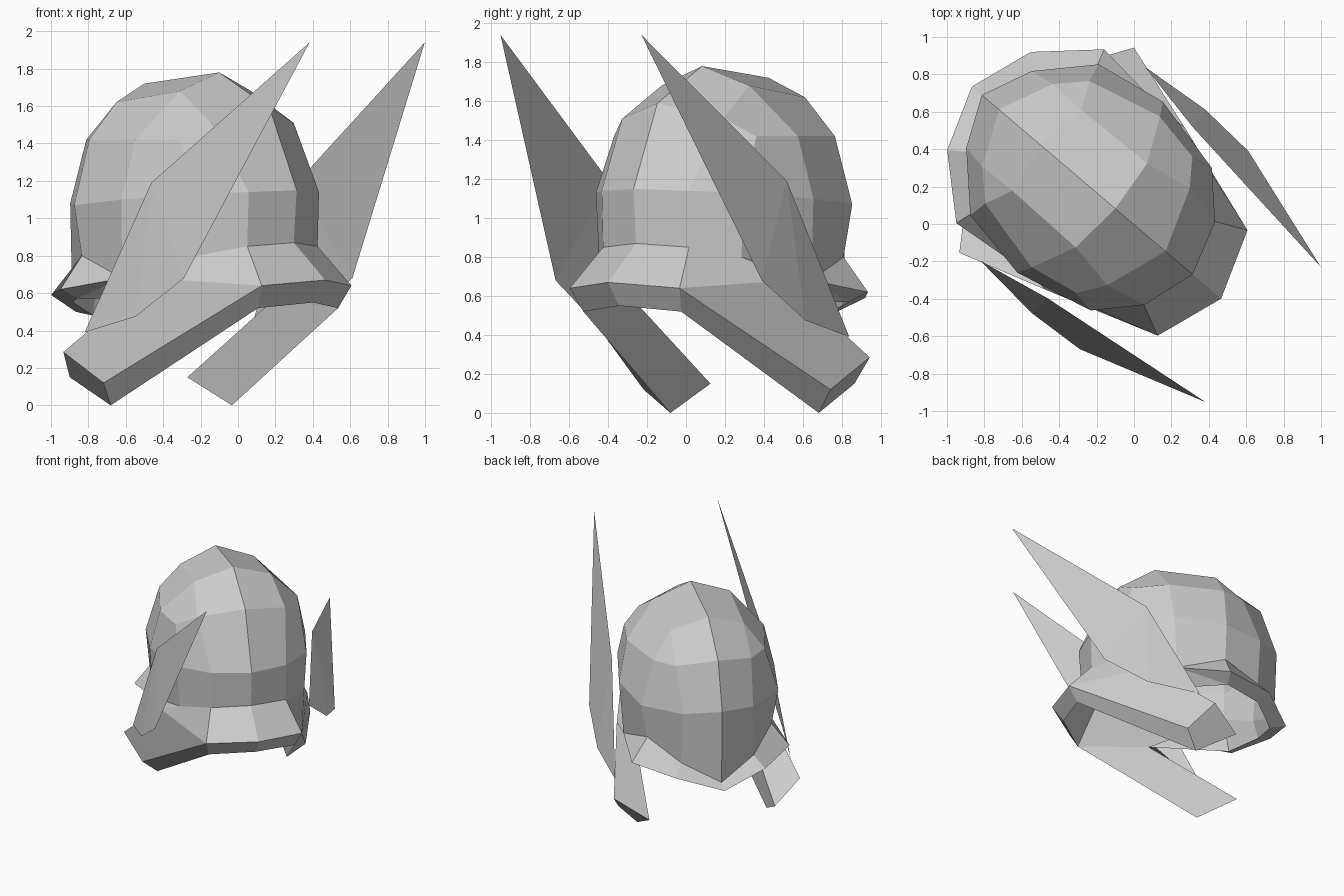
import bpy
import bmesh
from math import radians
from mathutils import Matrix, Vector

cube = bpy.data.objects.get("Cube")
if cube:
    bpy.data.objects.remove(cube, do_unlink=True)

steel = bpy.data.materials.new("grey_steel")
steel.use_nodes = True
GREY = (0.6, 0.6, 0.6, 1.0)
steel.diffuse_color = GREY
steel.node_tree.nodes["Principled BSDF"].inputs["Base Color"].default_value = GREY

# The helmet is turned about z; each part is half modelled, then mirrored across its own middle
PLACE = Matrix.Translation((-0.25, 0.21, 0)) @ Matrix.Rotation(radians(-40.4), 4, "Z")


def make_part(name, faces):
    """Make a mirrored, flat-shaded object from faces given as lists of points."""
    bm = bmesh.new()
    for points in faces:
        bm.faces.new([bm.verts.new(p) for p in points])
    bmesh.ops.remove_doubles(bm, verts=bm.verts, dist=0.0005)
    bmesh.ops.recalc_face_normals(bm, faces=bm.faces)
    mesh = bpy.data.meshes.new(name)
    bm.to_mesh(mesh)
    bm.free()
    mesh.materials.append(steel)
    part = bpy.data.objects.new(name, mesh)
    bpy.context.collection.objects.link(part)
    part.matrix_world = PLACE
    mirror = part.modifiers.new("mirror", "MIRROR")
    mirror.use_axis = (False, True, False)
    mirror.use_clip = True


def strip(a, b):
    """Quads joining two rows of points."""
    return [[a[i], a[i + 1], b[i + 1], b[i]] for i in range(len(a) - 1)]


def shrink(p):
    """Move a point inwards to the lining of the dome."""
    return Vector((p[0] * 0.94, p[1] * 0.94, 1.1 + (p[2] - 1.1) * 0.94))


# Dome rows, from front middle round to back middle
base = [(.72, 0, .87), (.64, .29, .85), (.45, .48, .8), (0, .57, .68),
        (-.36, .48, .8), (-.6, .28, .67), (-.72, 0, .53)]
waist = [(.74, 0, 1.15), (.65, .29, 1.14), (.45, .5, 1.13), (.02, .6, 1.1),
         (-.37, .53, 1.07), (-.62, .27, 1.08), (-.74, 0, 1.12)]
upper = [(.55, 0, 1.59), (.43, .34, 1.51), (.33, .48, 1.42), (.06, .53, 1.42),
         (-.35, .43, 1.42), (-.49, .29, 1.42), (-.62, 0, 1.49)]
crown = [(.197, 0, 1.78), (.17, .295, 1.68), (-.284, .284, 1.62), (-.33, 0, 1.72)]

dome = strip(base, waist) + strip(waist, upper)
dome += [
    [upper[0], upper[1], crown[1], crown[0]],
    [upper[1], upper[2], upper[3], crown[1]],
    [upper[3], upper[4], crown[2], crown[1]],
    [upper[4], upper[5], crown[2]],
    [upper[5], upper[6], crown[3], crown[2]],
    crown,
]
make_part("dome", dome)
make_part("dome_lining", [[shrink(p) for p in face] for face in dome])

# Flared front brim, running down into a slanted cheek guard bar
lining = [shrink(p) for p in base]
front_rim = [(.94, 0, .67), (.81, .37, .64)]
front_under = [(.855, 0, .55), (.75, .33, .52)]
tip_front, tip_rear = (-.08, .63, .12), (-.285, .72, .285)
tip_bottom, tip_inner = (-.14, .5, 0), (-.44, .485, .15)
root_outer, root_inner = (.2, .57, .68), (.22, .43, .57)
corner, corner_under = front_rim[1], front_under[1]
make_part("front_brim_and_cheek_guards",
          strip(base[:2], front_rim) + strip(front_rim, front_under)
          + strip(front_under, lining[:2]) + [
              [base[1], base[2], root_outer, corner],
              [base[2], base[3], root_outer],
              [corner, tip_front, tip_rear, root_outer],
              [corner, tip_front, tip_bottom, corner_under],
              [tip_front, tip_rear, tip_inner, tip_bottom],
              [tip_rear, root_outer, root_inner, tip_inner],
              [corner_under, tip_bottom, tip_inner, root_inner],
              [corner_under, root_inner, lining[2], lining[1]],
              [root_inner, lining[3], lining[2]],
              [root_outer, base[3], root_inner],
          ])

# Neck brim, tapering away towards the cheek guards
back_rim = [(-.4, .61, .62), (-.69, .345, .59), (-.81, 0, .5)]
back_under = [(-.38, .5, .57), (-.6, .27, .55), (-.69, 0, .48)]
make_part("neck_brim",
          strip(base[4:], back_rim) + strip(back_rim, back_under)
          + strip(back_under, lining[4:]) + [
              [base[3], base[4], back_rim[0]],
              [base[3], back_rim[0], back_under[0]],
              [base[3], back_under[0], root_inner],
              [root_inner, back_under[0], lining[4], lining[3]],
          ])

# Tall pointed wing plates
wing = [(1.235, .475, 1.94), (.23, .6, 1.19), (-.17, .68, .39),
        (.22, .715, .475), (.54, .695, .68)]
make_part("wings", [[wing[0], wing[1], wing[4]],
                    [wing[1], wing[3], wing[4]],
                    [wing[1], wing[2], wing[3]]])
